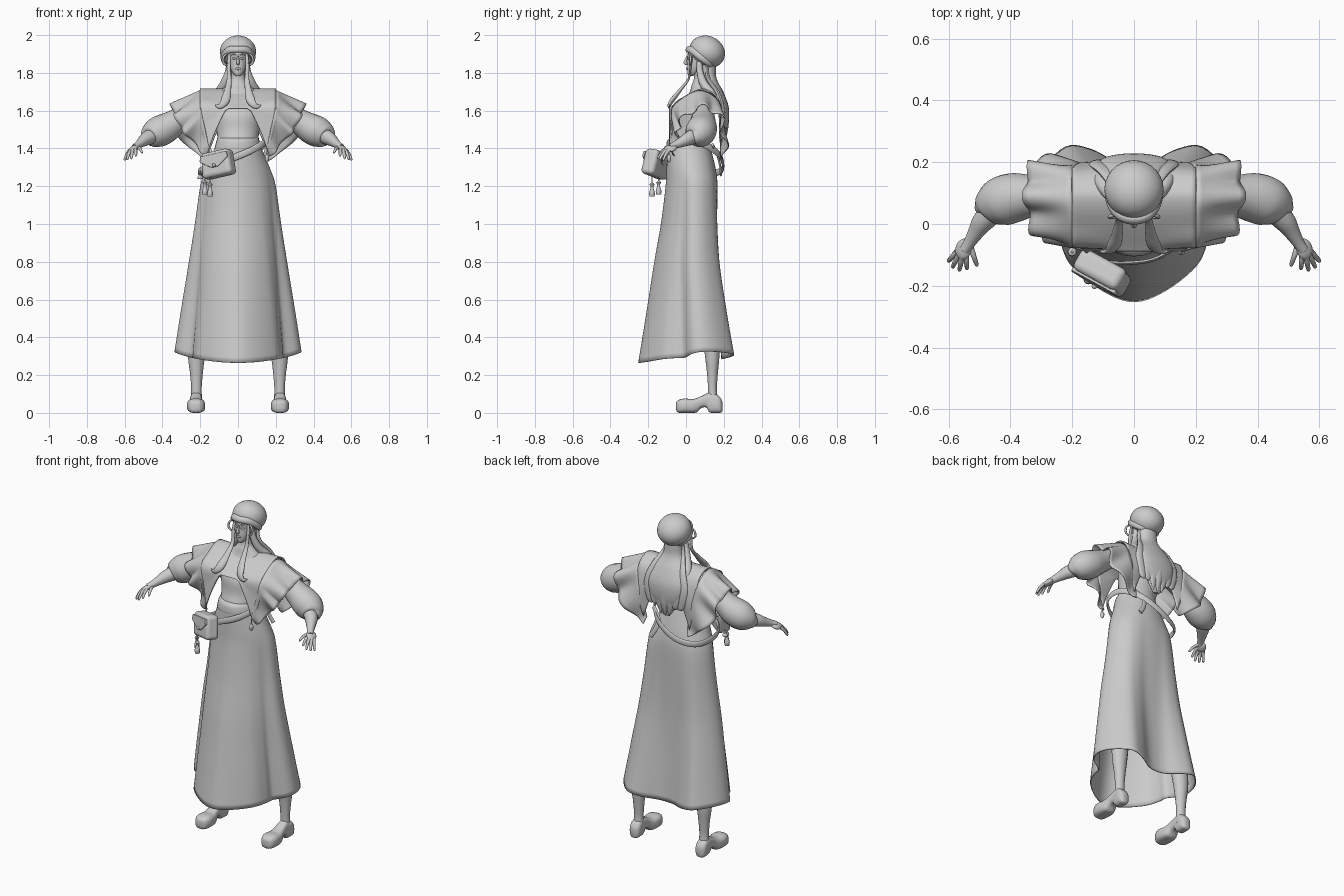
import bpy, bmesh, math
from mathutils import Vector, Euler

V = Vector


def finish(name, bm, mirror=False, thick=0, angle=50):
    bmesh.ops.remove_doubles(bm, verts=bm.verts, dist=1e-5)
    bmesh.ops.recalc_face_normals(bm, faces=bm.faces)
    me = bpy.data.meshes.new(name)
    bm.to_mesh(me)
    bm.free()
    ob = bpy.data.objects.new(name, me)
    bpy.context.collection.objects.link(ob)
    bpy.context.view_layer.objects.active = ob
    ob.select_set(True)
    bpy.ops.object.shade_smooth_by_angle(angle=math.radians(angle))
    ob.select_set(False)
    if thick:
        m = ob.modifiers.new("thickness", 'SOLIDIFY')
        m.thickness, m.offset = thick, 0
    if mirror:
        m = ob.modifiers.new("mirror", 'MIRROR')
        m.use_mirror_merge = False
    return ob


def skin(name, rings, wrap=True, caps=True, loop=False, **kw):
    """Bridge rows of points into one surface."""
    bm = bmesh.new()
    rows = [[bm.verts.new(p) for p in r] for r in rings]
    n = len(rows[0])
    for i in range(len(rows) if loop else len(rows) - 1):
        a, b = rows[i], rows[(i + 1) % len(rows)]
        for j in range(n if wrap else n - 1):
            k = (j + 1) % n
            bm.faces.new((a[j], a[k], b[k], b[j]))
    if caps and wrap and not loop:
        bm.faces.new(rows[0])
        bm.faces.new(rows[-1])
    return finish(name, bm, **kw)


def smooth(pts, k=5, closed=False):
    """Catmull-Rom resampling of points of any dimension."""
    pts = [V(p) for p in pts]
    n = len(pts)
    at = (lambda i: pts[i % n]) if closed else (lambda i: pts[min(max(i, 0), n - 1)])
    out = []
    for i in range(n if closed else n - 1):
        a, b, c, d = at(i - 1), at(i), at(i + 1), at(i + 2)
        for s in range(k):
            t = s / k
            out.append(0.5 * (2 * b + (c - a) * t + (2 * a - 5 * b + 4 * c - d) * t * t
                              + (3 * b - a - 3 * c + d) * t ** 3))
    return out if closed else out + [pts[-1]]


def tube(name, pts, flat=(1, 1), ref=(0, 1, 0.01), n=14, k=5, closed=False, **kw):
    """Tube along (x, y, z, radius) points; flat scales its two cross axes."""
    P = smooth(pts, k, closed)
    C = [V(p[:3]) for p in P]
    rings = []
    for i, c in enumerate(C):
        a = C[i - 1] if closed or i else c
        b = C[(i + 1) % len(C)] if closed or i < len(C) - 1 else c
        t = (b - a).normalized()
        u = t.cross(V(ref)).normalized()
        w = u.cross(t)
        r = max(P[i][3], 0.001)
        rings.append([c + r * (u * flat[0] * math.cos(q) + w * flat[1] * math.sin(q))
                      for q in (2 * math.pi * j / n for j in range(n))])
    return skin(name, rings, loop=closed, **kw)


def body(name, levels, n=28, k=4, **kw):
    """Stack of ovals given as (z, half width, front y, back y)."""
    rings = [[V((l[1] * math.sin(q), (l[2] + l[3]) / 2 - (l[3] - l[2]) / 2 * math.cos(q), l[0]))
              for q in (2 * math.pi * j / n for j in range(n))] for l in smooth(levels, k)]
    return skin(name, rings, **kw)


def ball(name, loc, scale, rot=(0, 0, 0), mirror=False):
    bm = bmesh.new()
    bmesh.ops.create_uvsphere(bm, u_segments=28, v_segments=18, radius=1)
    R = Euler(rot).to_matrix()
    for v in bm.verts:
        v.co = R @ (v.co * V(scale)) + V(loc)
    return finish(name, bm, mirror)


# Skirt: oval waist blending into a folded, pointed hem
half = [(0, -.25), (.1, -.215), (.2, -.135), (.235, -.06), (.245, -.01), (.315, .03), (.333, .09),
        (.3, .17), (.22, .248), (.14, .24), (.06, .2), (0, .19)]
hem = smooth([(x / .333, y / .25) for x, y in half] + [(-x / .333, y / .25) for x, y in half[-2:0:-1]], 5, True)
levels = [(1.43, .11, -.095, .12, 0), (1.36, .138, -.098, .14, .05), (1.28, .172, -.1, .16, .12),
          (1.2, .197, -.105, .172, .25), (1.0, .225, -.13, .178, .45), (.8, .255, -.165, .188, .62),
          (.6, .285, -.196, .208, .8), (.43, .31, -.223, .229, .9), (.265, .333, -.25, .25, 1)]
rings = []
for z, rx, y0, y1, w in smooth(levels, 4):
    ring = []
    for i, h in enumerate(hem):
        q = 2 * math.pi * i / len(hem)
        u = V((math.sin(q), -math.cos(q))).lerp(h, w)
        lift = (.05 * abs(u.x) ** 2 + max(0, u.y) * .025) * w ** 3
        ring.append(V((rx * u.x, (y0 + y1) / 2 + (y1 - y0) / 2 * u.y, z + lift)))
    rings.append(ring)
skin("skirt", rings, caps=False, thick=.006)

# Legs and arched platform shoes
tube("leg", [(.11, .06, 1.15, .08), (.16, .09, .8, .07), (.2, .125, .5, .052), (.219, .138, .32, .044),
             (.22, .14, .2, .031), (.22, .14, .12, .026), (.22, .145, .05, .03)], flat=(1.06, .92), mirror=True)
shoe = []
for y, w, z0, z1 in smooth([(-.053, .012, .02, .05), (-.044, .034, .002, .066), (-.01, .048, 0, .076),
                            (.035, .045, 0, .073), (.06, .038, .004, .08), (.08, .033, .026, .088),
                            (.108, .031, .028, .102), (.125, .031, .002, .108), (.16, .034, 0, .1),
                            (.182, .03, 0, .08), (.192, .016, .008, .06)], 3):
    ring = []
    for j in range(20):
        c, s = math.cos(j * math.pi / 10), math.sin(j * math.pi / 10)
        e = lambda v: math.copysign(abs(v) ** .68, v)
        ring.append(V((.222 + w * e(c), y, max(0, (z0 + z1) / 2 + (z1 - z0) / 2 * e(s)))))
    shoe.append(ring)
skin("shoe", shoe, mirror=True)

# Torso, neck and waistband
body("torso", [(1.39, .12, -.088, .115), (1.44, .108, -.085, .115), (1.5, .115, -.065, .13), (1.58, .13, -.055, .14),
               (1.65, .15, -.01, .15), (1.7, .1, .02, .13), (1.735, .06, .03, .115), (1.77, .037, .042, .1),
               (1.84, .033, .04, .1)])
body("waistband", [(1.395, .126, -.104, .13), (1.41, .122, -.105, .128), (1.44, .114, -.1, .122), (1.455, .11, -.085, .118)])

# Square cape collar with pointed tips front and back
rings = []
for i in range(25):
    s = i / 12 - 1
    d = max(0, (abs(s) - .3) / .7)
    low = 1.61 - .22 * d
    edge = .2 * s
    tip = s * (.2 - .045 * d)
    path = [(tip, -.085, low), (edge * .97, -.082 + .01 * d, (low + 1.62) / 2), (edge, -.068, 1.625), (edge, 0, 1.675),
            (edge, .06, 1.707), (edge, .11, 1.71), (edge, .17, 1.66), (edge * .97, .195, (low + 1.62) / 2), (tip, .185, low - .02)]
    rings.append(smooth(path, 4))
skin("collar", rings, wrap=False, thick=.008)

# Waved shoulder ruffles running from front waist to back waist
inner = smooth([(.152, -.088, 1.4), (.185, -.078, 1.55), (.198, -.062, 1.63), (.2, .06, 1.705), (.2, .16, 1.665),
                (.18, .195, 1.55), (.135, .18, 1.37)], 12)
outer = smooth([(.165, -.06, 1.36), (.265, -.04, 1.46), (.318, -.035, 1.535), (.35, .06, 1.615), (.345, .17, 1.585),
                (.31, .205, 1.45), (.15, .2, 1.33)], 12)
rows = []
for i, (a, b) in enumerate(zip(inner, outer)):
    t = (inner[min(i + 1, 72)] - inner[max(i - 1, 0)]).normalized()
    nrm = (b - a).cross(t).normalized()
    wave = math.sin(i / 72 * 2 * math.pi * 6)
    rows.append([a.lerp(b, f) + nrm * wave * .02 * f for f in (j / 8 for j in range(9))])
skin("shoulder_ruffle", rows, wrap=False, thick=.006, mirror=True)

# Puffed sleeves, forearms and hands
tube("puff_sleeve", [(.15, .09, 1.63, .05), (.25, .092, 1.59, .056), (.33, .09, 1.54, .068), (.385, .085, 1.506, .08),
                     (.43, .073, 1.484, .08), (.465, .055, 1.466, .064), (.478, .045, 1.458, .045), (.48, .04, 1.456, .03)],
     n=20, mirror=True)
tube("forearm", [(.45, .05, 1.47, .042), (.487, .01, 1.45, .036), (.51, -.025, 1.433, .027),
                 (.53, -.058, 1.418, .02), (.548, -.085, 1.405, .018)], mirror=True)
ball("palm", (.552, -.082, 1.4), (.028, .036, .015), (.3, .45, .45), True)
for nm, base, tip in [("thumb", (.53, -.07, 1.405), (.507, -.137, 1.378)), ("index_finger", (.543, -.1, 1.4), (.54, -.148, 1.36)),
                      ("middle_finger", (.556, -.105, 1.395), (.565, -.152, 1.345)), ("ring_finger", (.567, -.1, 1.392), (.588, -.142, 1.34)),
                      ("little_finger", (.573, -.09, 1.39), (.602, -.122, 1.337))]:
    mid = V(base).lerp(V(tip), .5) + V((0, 0, .007))
    tube(nm, [(*base, .01), (*mid, .0085), (*V(base).lerp(V(tip), .9), .0065), (*tip, .002)], n=8, ref=(1, 0, .2), mirror=True)

# Head and face
body("head", [(1.783, .012, .014, .035), (1.797, .026, .008, .065), (1.825, .041, .007, .1), (1.86, .05, .009, .13),
              (1.9, .054, .009, .145), (1.935, .05, .02, .14), (1.96, .03, .06, .12)])
tube("nose", [(0, .008, 1.89, .004), (0, -.001, 1.868, .007), (0, -.004, 1.853, .009), (0, .008, 1.846, .006)], n=10)
ball("lips", (0, .006, 1.822), (.014, .005, .006))
ball("eye", (.021, .013, 1.877), (.011, .006, .006), (0, 0, .25), True)
tube("eyebrow", [(.008, .009, 1.893, .002), (.022, .011, 1.899, .003), (.036, .02, 1.894, .001)], n=8, mirror=True)

# Soft cap, overhanging at the back, with a rolled band around the brow
ball("cap", (0, .112, 1.912), (.096, .097, .083), (-.45, 0, 0))
ring = [(0, .013, 1.925), (.05, .03, 1.92), (.078, .08, 1.882), (.055, .125, 1.85), (0, .14, 1.845)]
ring += [(-x, y, z) for x, y, z in ring[3:0:-1]]
tube("cap_band", [(*p, .019) for p in ring], flat=(.75, 1), ref=(0, .4, .9), closed=True)

# Hair: back mass, fanned strands, front locks and side curls
body("hair_back", [(1.9, .05, .07, .15), (1.84, .055, .075, .158), (1.77, .06, .085, .162), (1.7, .09, .13, .197),
                   (1.62, .112, .165, .226), (1.54, .1, .175, .226), (1.47, .06, .175, .21), (1.42, .02, .18, .195)])
for i in range(7):
    s = i / 3 - 1
    a = abs(s)
    tube("hair_strand", [(.045 * s, .14 - .03 * a, 1.85, .016), (.055 * s, .148 - .03 * a, 1.77, .022),
                         (.09 * s, .188 - .02 * a, 1.69, .027), (.115 * s, .212 - .02 * a, 1.6, .031),
                         (.1 * s, .21 - .015 * a, 1.5, .026), (.085 * s, .2, 1.4 + .08 * a + .02 * (i % 2), .002)],
         flat=(1, .48), n=12)
tube("front_lock", [(.045, .035, 1.9, .008), (.05, .025, 1.84, .01), (.047, .014, 1.77, .012), (.054, -.03, 1.71, .018),
                    (.064, -.066, 1.665, .024), (.078, -.086, 1.637, .019), (.1, -.09, 1.622, .012), (.122, -.086, 1.632, .002)],
     flat=(1, .5), mirror=True)
tube("side_hair", [(.045, .07, 1.86, .015), (.053, .075, 1.8, .018), (.075, .095, 1.74, .022), (.11, .14, 1.68, .022),
                   (.125, .18, 1.6, .004)], mirror=True)
tube("side_curl", [(.055, .03, 1.905, .004), (.076, .025, 1.885, .006), (.078, .022, 1.855, .006), (.06, .022, 1.84, .004),
                   (.055, .025, 1.855, .002)], n=8, mirror=True)

# Slanted belt, loose at the back
tube("belt", [(*p, .018) for p in [(.14, -.06, 1.43), (.08, -.108, 1.395), (0, -.125, 1.36), (-.1, -.118, 1.325), (-.185, -.05, 1.29),
                                   (-.205, .05, 1.275), (-.165, .15, 1.27), (-.06, .195, 1.295), (.06, .18, 1.36), (.135, .11, 1.415),
                                   (.155, .02, 1.44)]], flat=(.35, 1), ref=(0, 0, 1), closed=True, n=12)
tube("back_sash", [(*p, .014) for p in [(.12, .14, 1.42), (.07, .165, 1.37), (.08, .18, 1.31), (.11, .185, 1.26)]], flat=(1, .4), n=10)

# Satchel with pointed flap and clasp
bag_at, R = V((-.104, -.155, 1.318)), Euler((-.12, -.2, -.5)).to_matrix()


def prism(name, outline, y0, y1, bevel):
    ob = skin(name, [[V((x, y, z)) for x, z in outline] for y in (y0, y1)], angle=40)
    for v in ob.data.vertices:
        v.co = R @ v.co + bag_at
    m = ob.modifiers.new("bevel", 'BEVEL')
    m.width, m.segments = bevel, 4
    return ob


prism("bag", [(-.09, -.07), (.09, -.07), (.083, .068), (-.083, .068)], -.042, .038, .022)
prism("bag_flap", [(-.08, .05), (-.086, .02), (-.02, -.022), (.02, -.022), (.086, .02), (.08, .05)], -.049, -.036, .004)
ball("bag_clasp", R @ V((0, -.051, -.012)) + bag_at, (.009, .009, .009))

# Tassels under the bag and drops on the collar tips
for i, (x, y, z) in enumerate([(-.175, -.145, 1.26), (-.148, -.18, 1.25), (-.2, -.09, 1.28)]):
    f = 1 if i < 2 else .4
    tube("tassel", [(x, y, z, .004), (x, y, z - .03 * f, .004), (x, y, z - .04 * f, .013), (x, y, z - .055 * f, .007),
                    (x, y, z - .085 * f, .015), (x, y, z - .105 * f, .013)], n=12)
tube("collar_drop", [(.153, -.088, 1.4, .003), (.153, -.09, 1.37, .004), (.153, -.09, 1.355, .011), (.153, -.09, 1.335, .009),
                     (.153, -.09, 1.325, .001)], n=10, mirror=True)
